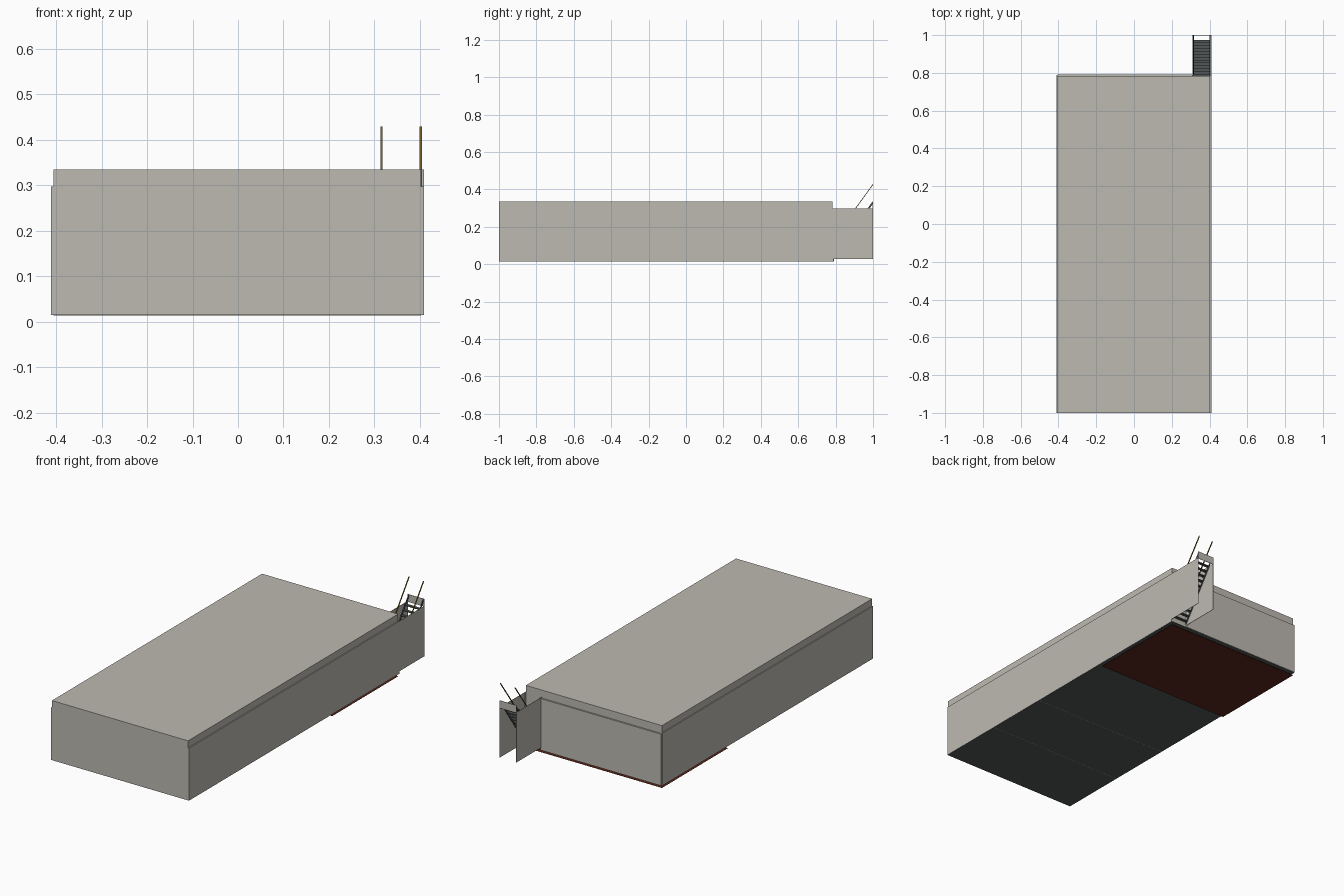
import bpy
import bmesh
from mathutils import Vector

if "Cube" in bpy.data.objects:
    bpy.data.objects.remove(bpy.data.objects["Cube"], do_unlink=True)


def material(name, colour):
    m = bpy.data.materials.new(name)
    m.use_nodes = True
    m.diffuse_color = (*colour, 1)
    m.node_tree.nodes["Principled BSDF"].inputs["Base Color"].default_value = (*colour, 1)
    return m


concrete = material("warm grey concrete", (0.51, 0.49, 0.445))
charcoal = material("charcoal", (0.086, 0.094, 0.094))
brown = material("dark red brown", (0.105, 0.019, 0.01))
olive = material("olive metal", (0.17, 0.12, 0.015))


def finish(name, bm, mat):
    bmesh.ops.recalc_face_normals(bm, faces=bm.faces)
    mesh = bpy.data.meshes.new(name)
    bm.to_mesh(mesh)
    bm.free()
    mesh.materials.append(mat)
    ob = bpy.data.objects.new(name, mesh)
    bpy.context.collection.objects.link(ob)
    return ob


def box(name, xs, ys, zs, mat):
    bm = bmesh.new()
    bmesh.ops.create_cube(bm, size=1)
    for v in bm.verts:
        v.co = [r[0] if c < 0 else r[1] for c, r in zip(v.co, (xs, ys, zs))]
    return finish(name, bm, mat)


def sloped_bar(name, x, width, start, end, height, mat):
    """Bar in the yz plane, with vertical ends."""
    bm = bmesh.new()
    ring = [(*start,), (*end,), (end[0], end[1] + height), (start[0], start[1] + height)]
    face = bm.faces.new([bm.verts.new((x - width / 2, y, z)) for y, z in ring])
    out = bmesh.ops.extrude_face_region(bm, geom=[face])["geom"]
    verts = [g for g in out if isinstance(g, bmesh.types.BMVert)]
    bmesh.ops.translate(bm, verts=verts, vec=Vector((width, 0, 0)))
    return finish(name, bm, mat)


LEFT, RIGHT, BACK = 0.403, -0.406, 0.784
EAVE, TOP, BASE = 0.297, 0.335, 0.015

# Main hall with its roof slab
box("hall_and_roof", (RIGHT, LEFT), (-1, BACK), (BASE, TOP), concrete)

# Outer walls stop below the roof edge
box("right_wall", (-0.411, RIGHT), (-1, BACK + 0.004), (BASE, EAVE), concrete)
box("left_wall", (LEFT, 0.409), (-1, BACK + 0.004), (BASE, EAVE), concrete)
box("back_wall", (RIGHT, 0.31), (BACK, 0.792), (BASE, EAVE - 0.005), concrete)

# Floor underside and its seams
box("floor", (-0.41, 0.408), (-0.999, BACK + 0.004), (BASE - 0.0006, BASE + 0.001), charcoal)
for i, y in enumerate((-0.27, -0.63)):
    box(f"floor_seam_{i + 1}", (RIGHT, LEFT), (y, y + 0.002),
        (BASE - 0.001, BASE), concrete)
box("lower_floor_sheet", (RIGHT, LEFT), (0.225, BACK), (0, 0.001), brown)

# Stairwell walls and the panel at the head of the stair
box("stairwell_left_wall", (0.407, 0.409), (BACK, 1), (0.028, EAVE), concrete)
box("stairwell_right_wall", (0.308, 0.31), (BACK, 1), (0.028, EAVE), concrete)
box("stair_head_panel", (0.308, 0.409), (0.998, 1), (EAVE - 0.003, TOP), concrete)

# Open stair: treads between two stringers
STEPS = 12
for i in range(STEPS):
    y = 0.79 + i * 0.0153
    z = 0.04 + i * 0.0228
    box(f"tread_{i + 1}", (0.317, 0.402), (y, y + 0.0155), (z, z + 0.005), charcoal)
for side, x in (("left", 0.4035), ("right", 0.3155)):
    sloped_bar(f"{side}_stringer", x, 0.003, (0.79, 0.028), (0.997, 0.32), 0.015, charcoal)

# Handrails
for side, x in (("left", 0.402), ("right", 0.3155)):
    sloped_bar(f"{side}_handrail", x, 0.005, (0.79, 0.135), (1, 0.424), 0.006, olive)
